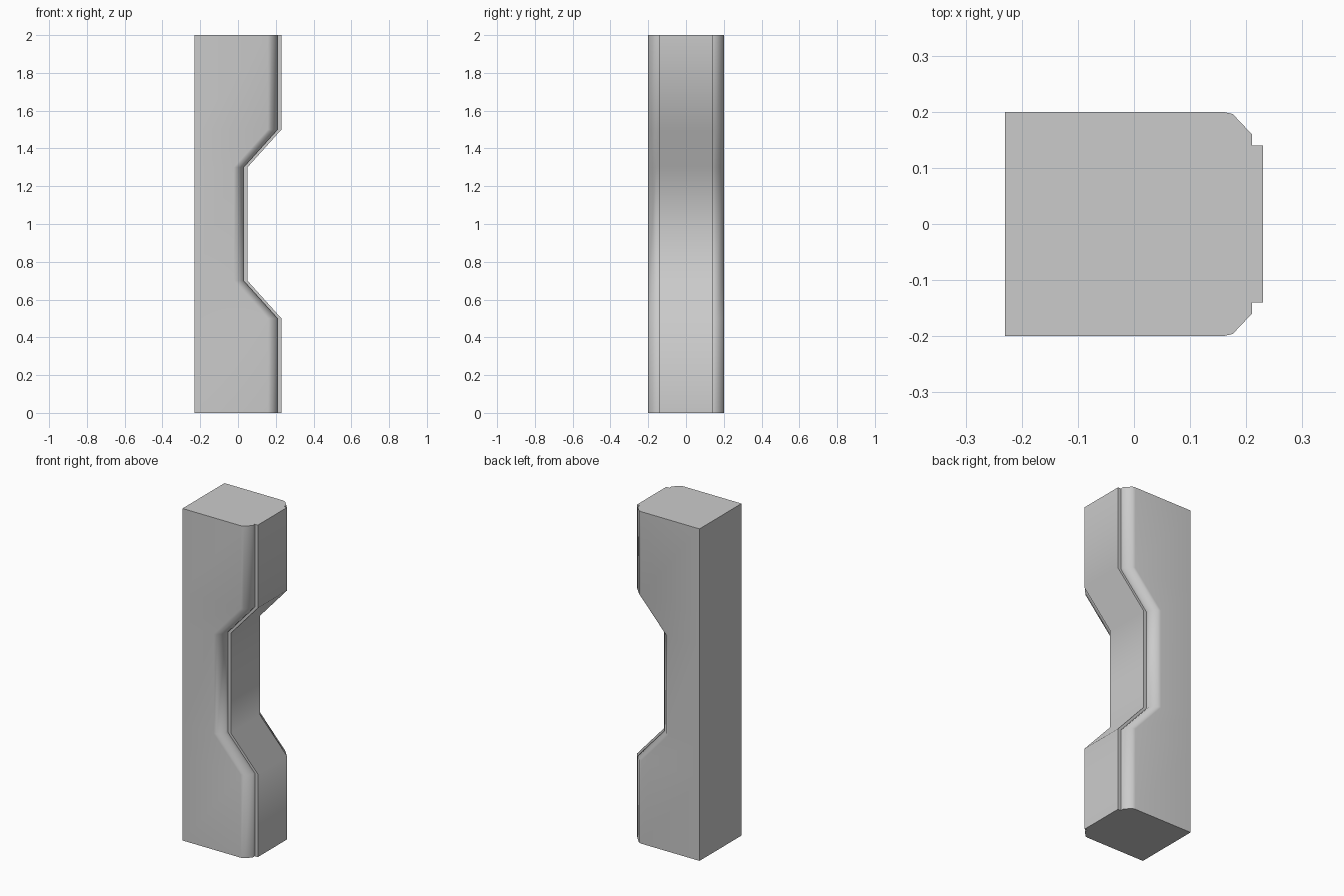
import bpy, bmesh, math

if "Cube" in bpy.data.objects:
    bpy.data.objects.remove(bpy.data.objects["Cube"])

# Half cross-section of the moulded front edge (x, y), from centre face to side
HALF = [(0.23, 0.14), (0.21, 0.14), (0.21, 0.16), (0.176, 0.196), (0.158, 0.2)]
# Height and how far the front edge is pushed back there
LEVELS = [(0, 0), (0.5, 0), (0.7, 0.18), (1.3, 0.18), (1.5, 0), (2, 0)]


def section(shift):
    side = [(x - shift, y) for x, y in HALF] + [(-0.23, 0.2)]
    return side + [(x, -y) for x, y in reversed(side)]


# Notched pillar: loft the section through all levels
bm = bmesh.new()
rings = [[bm.verts.new((x, y, z)) for x, y in section(s)] for z, s in LEVELS]
for a, b in zip(rings, rings[1:]):
    for i in range(len(a)):
        j = (i + 1) % len(a)
        bm.faces.new((a[i], a[j], b[j], b[i]))
bm.faces.new(rings[0])
bm.faces.new(rings[-1])

# Merge the flat back strips into one face
back = [e for e in bm.edges
        if all(v.co.x < -0.22 for v in e.verts)
        and abs(e.verts[0].co.y - e.verts[1].co.y) > 0.1
        and 0.1 < e.verts[0].co.z < 1.9]
bmesh.ops.dissolve_edges(bm, edges=back, use_verts=False)
bmesh.ops.recalc_face_normals(bm, faces=bm.faces)

mesh = bpy.data.meshes.new("notched_pillar")
bm.to_mesh(mesh)
bm.free()
pillar = bpy.data.objects.new("notched_pillar", mesh)
bpy.context.collection.objects.link(pillar)
bpy.context.view_layer.objects.active = pillar
pillar.select_set(True)
bpy.ops.object.shade_smooth_by_angle(angle=math.radians(55))
